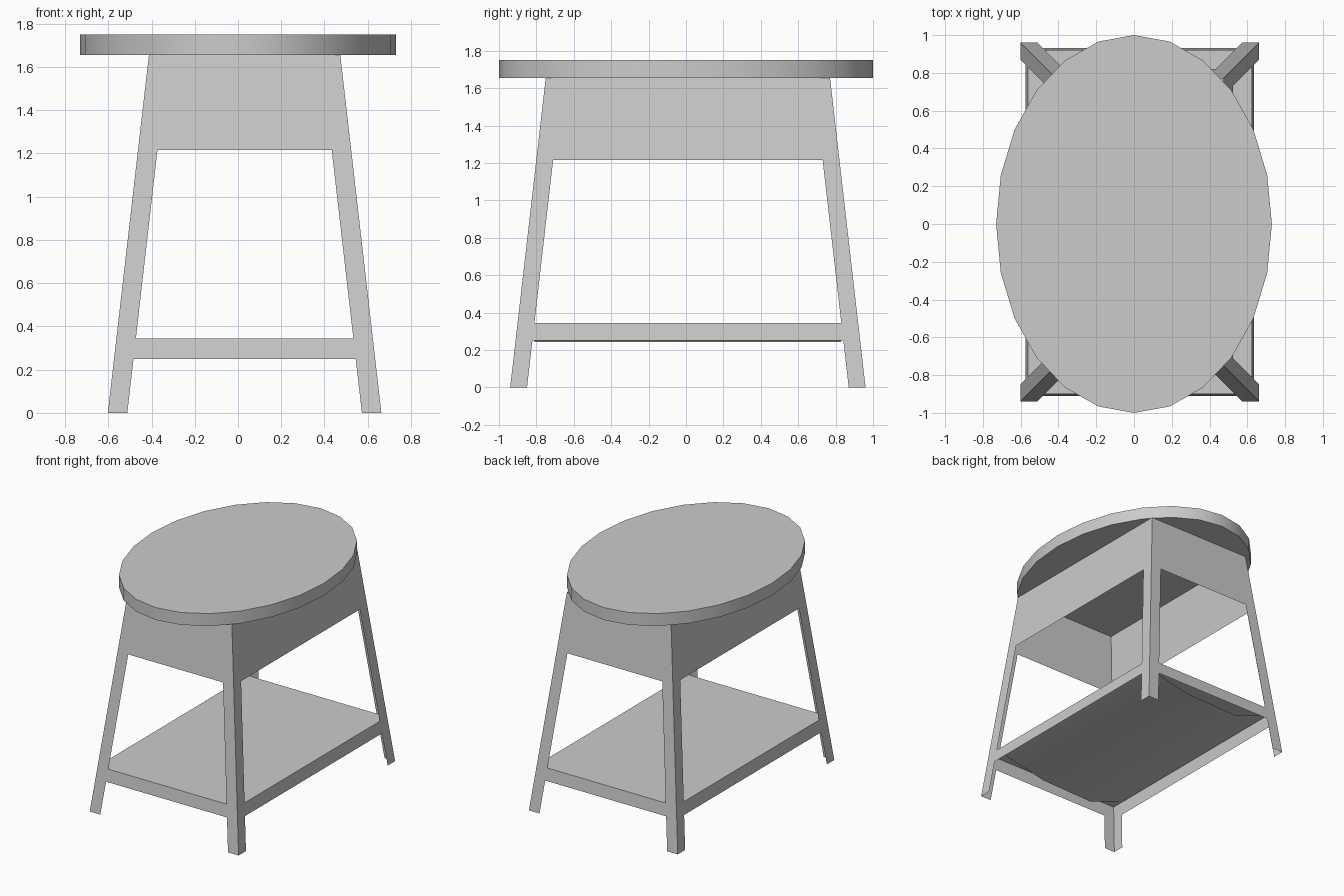
import bpy, bmesh, math

if "Cube" in bpy.data.objects:
    bpy.data.objects.remove(bpy.data.objects["Cube"])

grey = bpy.data.materials.new("plain_grey")
grey.diffuse_color = (0.6, 0.6, 0.6, 1)
grey.use_nodes = True
grey.node_tree.nodes["Principled BSDF"].inputs["Base Color"].default_value = grey.diffuse_color

LEG_W = 0.09                                # width of each leg flange
LEVELS = [0, 0.25, 0.345, 1.215, 1.655]     # foot, rail, shelf, apron, top
SLOPE = 0.19 / 1.655                        # inward lean of every side


def finish(bm, name, smooth=False):
    mesh = bpy.data.meshes.new(name)
    bm.to_mesh(mesh)
    bm.free()
    mesh.materials.append(grey)
    obj = bpy.data.objects.new(name, mesh)
    bpy.context.collection.objects.link(obj)
    if smooth:
        bpy.ops.object.select_all(action='DESELECT')
        obj.select_set(True)
        bpy.context.view_layer.objects.active = obj
        bpy.ops.object.shade_smooth_by_angle(angle=math.radians(30))
    return obj


def bounds(z):
    """Outer limits of the tapered frame at height z."""
    d = SLOPE * z
    return -0.602 + d, 0.663 - d, -0.94 + d, 0.96 - d


def frame_side(name, axis, far):
    """Leaning sheet with two leg flanges, a low rail and a deep apron."""
    bm = bmesh.new()
    rows = []
    for z in LEVELS:
        x0, x1, y0, y1 = bounds(z)
        lo, hi = (x0, x1) if axis == 'x' else (y0, y1)
        row = []
        for u in (lo, lo + LEG_W, hi - LEG_W, hi):
            if axis == 'x':
                p = (u, y1 if far else y0, z)
            else:
                p = (x1 if far else x0, u, z)
            row.append(bm.verts.new(p))
        rows.append(row)
    for r in range(4):
        for c in range(3):
            if c == 1 and r in (0, 2):      # openings between the legs
                continue
            q = [rows[r][c], rows[r][c + 1], rows[r + 1][c + 1], rows[r + 1][c]]
            if (axis == 'x') == far:        # outward normals
                q.reverse()
            bm.faces.new(q)
    bmesh.ops.delete(bm, geom=[v for v in bm.verts if not v.link_faces],
                     context='VERTS')
    finish(bm, name)


frame_side("front_frame", 'x', False)
frame_side("back_frame", 'x', True)
frame_side("left_frame", 'y', False)
frame_side("right_frame", 'y', True)

# Oval tabletop
bm = bmesh.new()
bmesh.ops.create_cone(bm, cap_ends=True, segments=24, radius1=1, radius2=1,
                      depth=0.095)
for v in bm.verts:
    v.co.x *= 0.73
    v.co.z += 1.7025
finish(bm, "tabletop", True)

# Shelf sheet level with the top of the rails
bm = bmesh.new()
x0, x1, y0, y1 = bounds(0.345)
bm.faces.new([bm.verts.new((x, y, 0.345)) for x, y in
              ((x0, y0), (x1, y0), (x1, y1), (x0, y1))])
finish(bm, "shelf")

# Shallow folded tray under the shelf
bm = bmesh.new()
profile = [(-0.54, 0.34), (-0.26, 0.242), (0.18, 0.254), (0.59, 0.34)]
ends = [[bm.verts.new((x, y, z)) for x, z in profile] for y in (-0.81, 0.83)]
for i in range(3):
    bm.faces.new([ends[0][i], ends[1][i], ends[1][i + 1], ends[0][i + 1]])
finish(bm, "shelf_tray", True)
